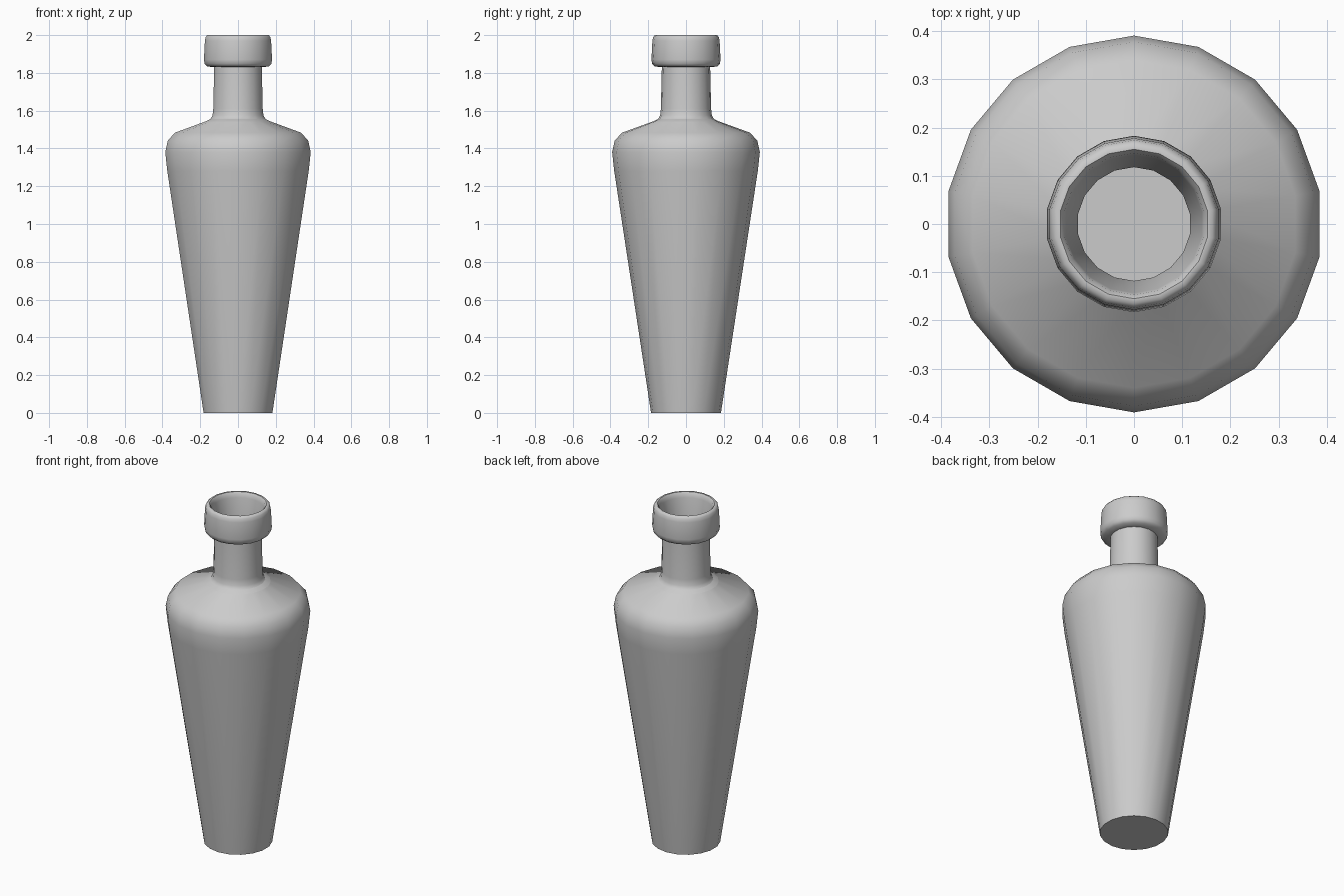
import bpy, bmesh, math
from mathutils import Matrix, Vector

cube = bpy.data.objects.get("Cube")
if cube:
    bpy.data.objects.remove(cube, do_unlink=True)

SIDES = 18

grey = bpy.data.materials.new("plain grey")
grey.use_nodes = True
colour = (0.6, 0.6, 0.6, 1)
grey.diffuse_color = colour
grey.node_tree.nodes["Principled BSDF"].inputs["Base Color"].default_value = colour


def lathe(name, profile):
    """Spin a (radius, height) profile that starts and ends on the axis."""
    bm = bmesh.new()
    verts = [bm.verts.new((0, r, z)) for r, z in profile]
    edges = [bm.edges.new(pair) for pair in zip(verts, verts[1:])]
    bmesh.ops.spin(bm, geom=verts + edges, cent=(0, 0, 0), axis=(0, 0, 1),
                   angle=math.tau, steps=SIDES, use_duplicate=False)
    bmesh.ops.remove_doubles(bm, verts=bm.verts, dist=0.0005)
    bmesh.ops.recalc_face_normals(bm, faces=bm.faces)
    mesh = bpy.data.meshes.new(name)
    bm.to_mesh(mesh)
    bm.free()
    mesh.materials.append(grey)
    obj = bpy.data.objects.new(name, mesh)
    bpy.context.collection.objects.link(obj)
    bpy.context.view_layer.objects.active = obj
    obj.select_set(True)
    bpy.ops.object.shade_smooth_by_angle(angle=math.radians(50))
    obj.select_set(False)
    return obj


# Outer skin: base, tapered body, shoulder, neck and collar
outside = [(0, 0), (0.185, 0), (0.38, 1.28), (0.391, 1.38), (0.378, 1.44),
           (0.34, 1.483), (0.15, 1.552), (0.137, 1.575), (0.133, 1.61),
           (0.128, 1.83), (0.165, 1.834), (0.179, 1.848), (0.183, 1.87),
           (0.178, 1.97), (0.174, 1.99), (0.165, 2.0)]

# Inner skin: flared mouth, neck bore, hollow body and floor
inside = [(0.155, 2.0), (0.147, 1.99), (0.143, 1.97), (0.118, 1.83),
          (0.12, 1.57), (0.325, 1.47), (0.37, 1.38), (0.36, 1.28),
          (0.17, 0.02), (0, 0.02)]

lathe("bottle", outside + inside)
